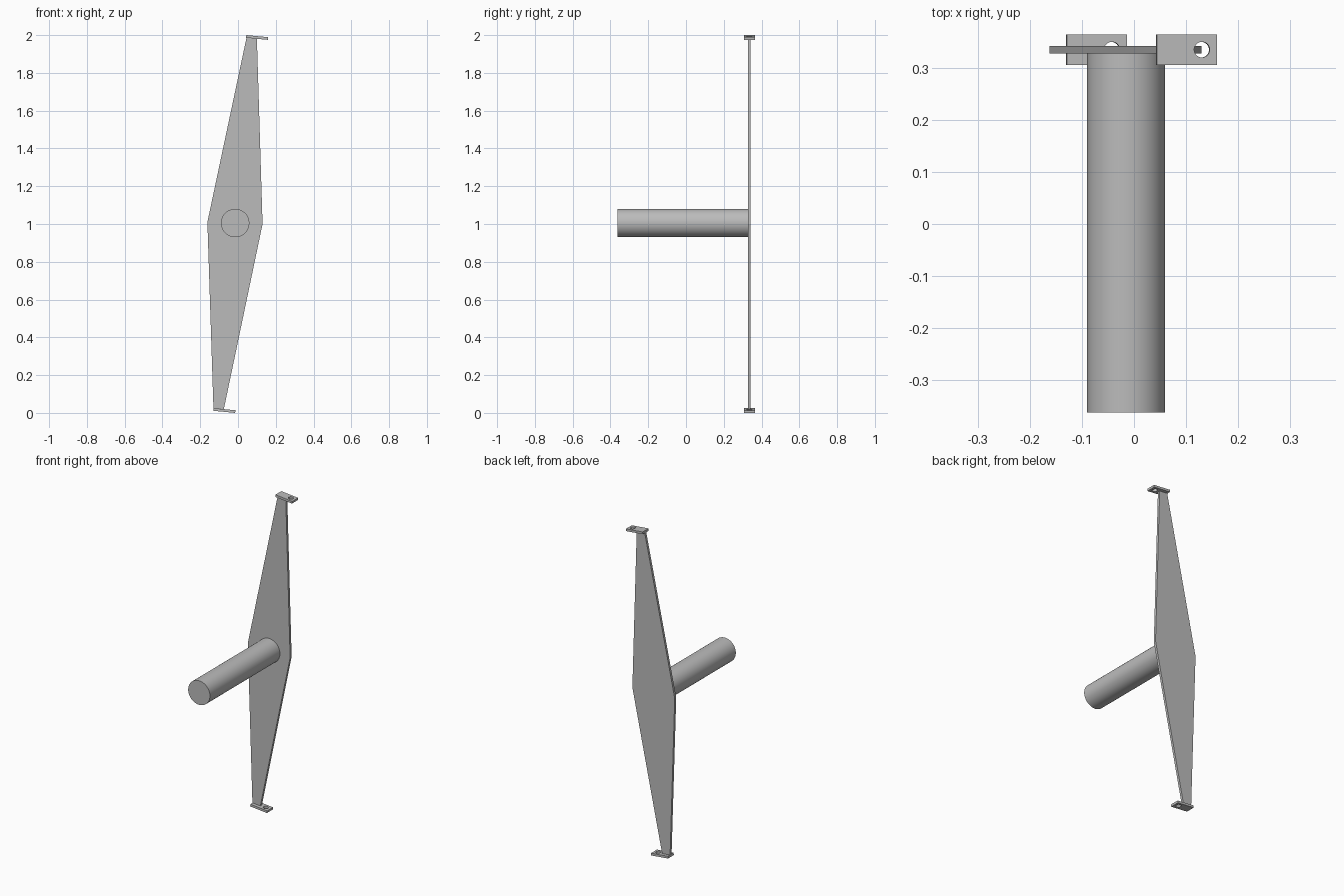
import bpy
import bmesh
from math import radians
from mathutils import Matrix, Vector

cube = bpy.data.objects.get("Cube")
if cube:
    bpy.data.objects.remove(cube, do_unlink=True)

# Single plain metal colour
metal = bpy.data.materials.new("grey_metal")
metal.use_nodes = True
colour = (0.5, 0.5, 0.5, 1)
metal.diffuse_color = colour
for node in metal.node_tree.nodes:
    if node.type == 'BSDF_PRINCIPLED':
        node.inputs["Base Color"].default_value = colour

PLATE_Y = 0.335
PLATE_THICK = 0.015
TILT = Matrix.Rotation(radians(5.5), 4, 'Y')


def finish(name, bm):
    bmesh.ops.recalc_face_normals(bm, faces=bm.faces)
    mesh = bpy.data.meshes.new(name)
    bm.to_mesh(mesh)
    bm.free()
    mesh.materials.append(metal)
    obj = bpy.data.objects.new(name, mesh)
    bpy.context.collection.objects.link(obj)
    return obj


def cylinder(name, radius, depth, matrix, segments):
    bm = bmesh.new()
    bmesh.ops.create_cone(bm, cap_ends=True, segments=segments, radius1=radius,
                          radius2=radius, depth=depth, matrix=matrix)
    return finish(name, bm)


def smooth(obj):
    bpy.ops.object.select_all(action='DESELECT')
    obj.select_set(True)
    bpy.context.view_layer.objects.active = obj
    bpy.ops.object.shade_smooth_by_angle(angle=radians(30))


# Tapered diamond plate
outline = [(0.045, 1.986), (0.1, 1.981), (0.13, 1.0),
           (-0.075, 0.02), (-0.13, 0.025), (-0.162, 1.01)]
bm = bmesh.new()
front = PLATE_Y - PLATE_THICK / 2
face = bm.faces.new([bm.verts.new((x, front, z)) for x, z in outline])
side = bmesh.ops.extrude_face_region(bm, geom=[face])
bmesh.ops.translate(bm, vec=(0, PLATE_THICK, 0),
                    verts=[v for v in side["geom"] if isinstance(v, bmesh.types.BMVert)])
finish("arm_plate", bm)

# Round shaft reaching forward from the plate
start = -0.362
shaft = cylinder("shaft", 0.075, front - start,
                 Matrix.Translation((-0.015, (front + start) / 2, 1.005))
                 @ Matrix.Rotation(radians(90), 4, 'X'), 64)
smooth(shaft)

# Tilted end tabs, each with a bolt hole near its +x end
for name, centre in (("top_tab", (0.101, PLATE_Y, 1.9875)),
                     ("bottom_tab", (-0.072, PLATE_Y, 0.0125))):
    place = Matrix.Translation(centre) @ TILT
    bm = bmesh.new()
    bmesh.ops.create_cube(bm, size=1, matrix=place @ Matrix.Diagonal((0.116, 0.058, 0.014, 1)))
    tab = finish(name, bm)
    cutter = cylinder(name + "_hole_cutter", 0.015, 0.06,
                      place @ Matrix.Translation(Vector((0.029, 0, 0))), 32)
    cutter.hide_render = True
    cut = tab.modifiers.new("bolt_hole", 'BOOLEAN')
    cut.operation = 'DIFFERENCE'
    cut.solver = 'EXACT'
    cut.object = cutter
    bpy.context.view_layer.objects.active = tab
    bpy.ops.object.modifier_apply(modifier=cut.name)
    bpy.data.objects.remove(cutter, do_unlink=True)
    smooth(tab)
